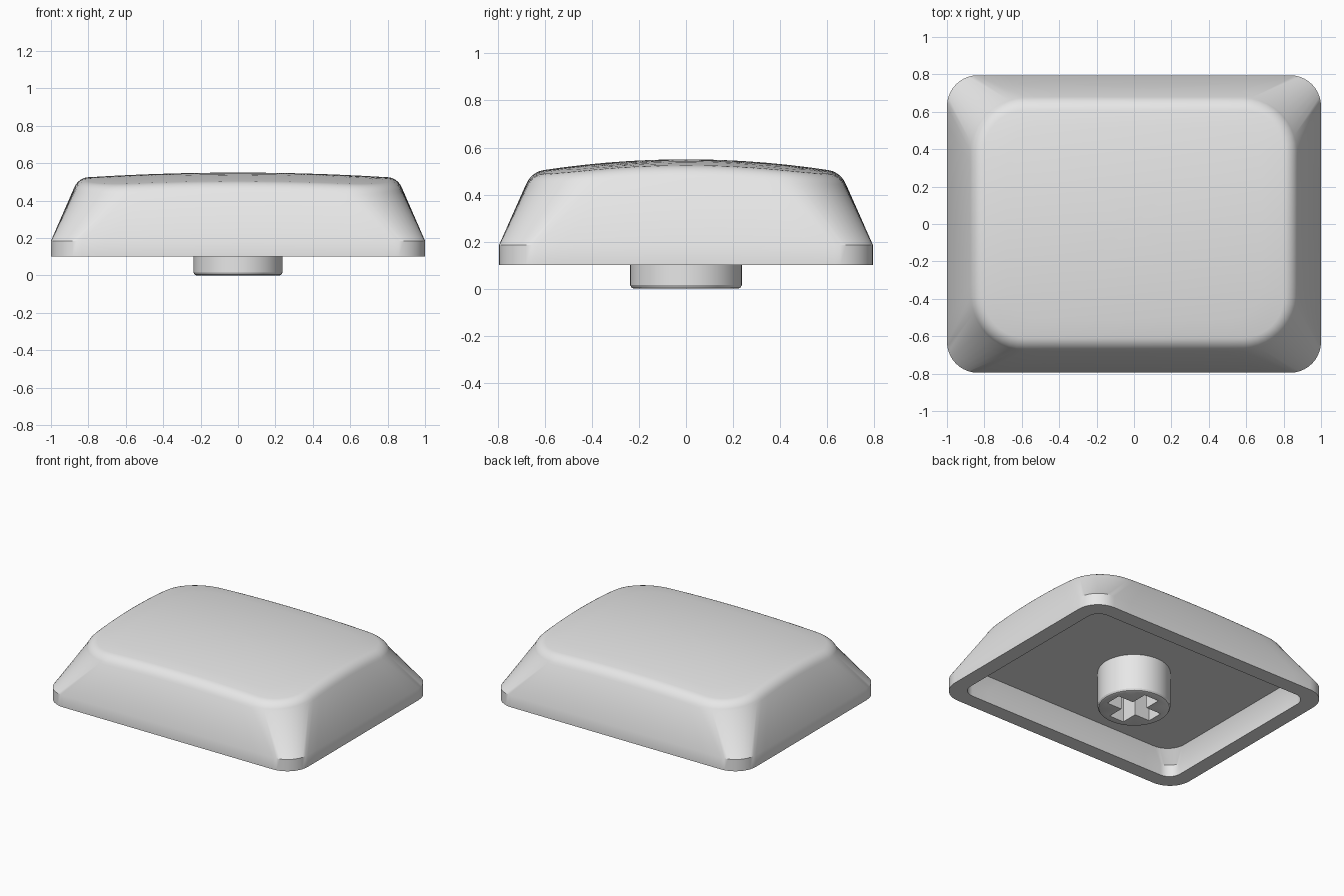
import bpy, bmesh
from math import sin, cos, pi, radians

cube = bpy.data.objects.get("Cube")
if cube:
    bpy.data.objects.remove(cube, do_unlink=True)

grey = bpy.data.materials.new("light grey plastic")
grey.use_nodes = True
colour = (0.8, 0.8, 0.8, 1)
grey.diffuse_color = colour
grey.node_tree.nodes["Principled BSDF"].inputs["Base Color"].default_value = colour

CORNER, SIDE = 10, 12      # segments per corner and per straight side
CEILING = 0.27


def rounded_rect(hx, hy, r):
    """Outline points, counter-clockwise, with subdivided straight sides."""
    corners = []
    for i, (sx, sy) in enumerate(((1, 1), (-1, 1), (-1, -1), (1, -1))):
        angles = [(i + k / CORNER) * pi / 2 for k in range(CORNER + 1)]
        corners.append([(sx * (hx - r) + r * cos(a), sy * (hy - r) + r * sin(a))
                        for a in angles])
    points = []
    for i, arc in enumerate(corners):
        points += arc
        (x0, y0), (x1, y1) = arc[-1], corners[(i + 1) % 4][0]
        points += [(x0 + (x1 - x0) * k / SIDE, y0 + (y1 - y0) * k / SIDE)
                   for k in range(1, SIDE)]
    return points


def dome(x, y):
    return 0.55 - 0.039 * x * x - 0.125 * y * y


def add_ring(bm, outline, height):
    """Height is a number or a function of x and y."""
    return [bm.verts.new((x, y, height(x, y) if callable(height) else height))
            for x, y in outline]


def bridge(bm, a, b):
    n = len(a)
    for i in range(n):
        j = (i + 1) % n
        bm.faces.new((a[i], a[j], b[j], b[i]))


def loft(bm, rings):
    for a, b in zip(rings, rings[1:]):
        bridge(bm, a, b)


def finish(bm, name):
    bmesh.ops.recalc_face_normals(bm, faces=bm.faces[:])
    mesh = bpy.data.meshes.new(name)
    bm.to_mesh(mesh)
    bm.free()
    mesh.materials.append(grey)
    obj = bpy.data.objects.new(name, mesh)
    bpy.context.collection.objects.link(obj)
    bpy.ops.object.select_all(action='DESELECT')
    obj.select_set(True)
    bpy.context.view_layer.objects.active = obj
    bpy.ops.object.shade_smooth_by_angle(angle=radians(30))
    return obj


# Cap shell: cavity, rim, skirt, sloped sides, rounded shoulder, domed top
bm = bmesh.new()
rings = [
    add_ring(bm, rounded_rect(0.855, 0.65, 0.14), CEILING),
    add_ring(bm, rounded_rect(0.892, 0.687, 0.09), 0.185),
    add_ring(bm, rounded_rect(0.892, 0.687, 0.09), 0.10),
    add_ring(bm, rounded_rect(1, 0.795, 0.165), 0.10),
    add_ring(bm, rounded_rect(1, 0.795, 0.165), 0.185),
]
FILLET, START, STEPS = 0.08, radians(23.5), 6
for k in range(STEPS + 1):
    a = START + (pi / 2 - START) * k / STEPS
    inset = FILLET * (cos(START) - cos(a))
    drop = FILLET * (1 - sin(a))
    outline = rounded_rect(0.875 - inset, 0.68 - inset, 0.29 - inset)
    rings.append(add_ring(bm, outline, lambda x, y: dome(x, y) - drop))
for s in (0.85, 0.7, 0.55, 0.4, 0.25, 0.12):
    rings.append(add_ring(bm, [(x * s, y * s) for x, y in outline], dome))
loft(bm, rings)
bm.faces.new(rings[0])
centre = bm.verts.new((0, 0, dome(0, 0)))
last = rings[-1]
for i, v in enumerate(last):
    bm.faces.new((v, last[(i + 1) % len(last)], centre))
finish(bm, "cap_shell")

# Stem: round post with a softened lower edge and a cross-shaped socket
bm = bmesh.new()
TOP = CEILING + 0.01


def circle(r, n=64):
    return [(r * cos(2 * pi * i / n), r * sin(2 * pi * i / n)) for i in range(n)]


outer = [add_ring(bm, circle(r), z) for r, z in
         ((0.222, 0), (0.231, 0.004), (0.2375, 0.015), (0.2375, TOP))]
loft(bm, outer)
w, l = 0.058, 0.178
quarter = [(l, -w), (l, w), (w, w)]
cross = []
for _ in range(4):
    cross += quarter
    quarter = [(-y, x) for x, y in quarter]
inner = [add_ring(bm, cross, z) for z in (0, TOP)]
loft(bm, inner)
for z in (0, TOP):
    edges = [e for e in bm.edges if e.is_boundary
             and all(abs(v.co.z - z) < 0.001 for v in e.verts)]
    bmesh.ops.triangle_fill(bm, edges=edges, use_beauty=True)
finish(bm, "stem")
